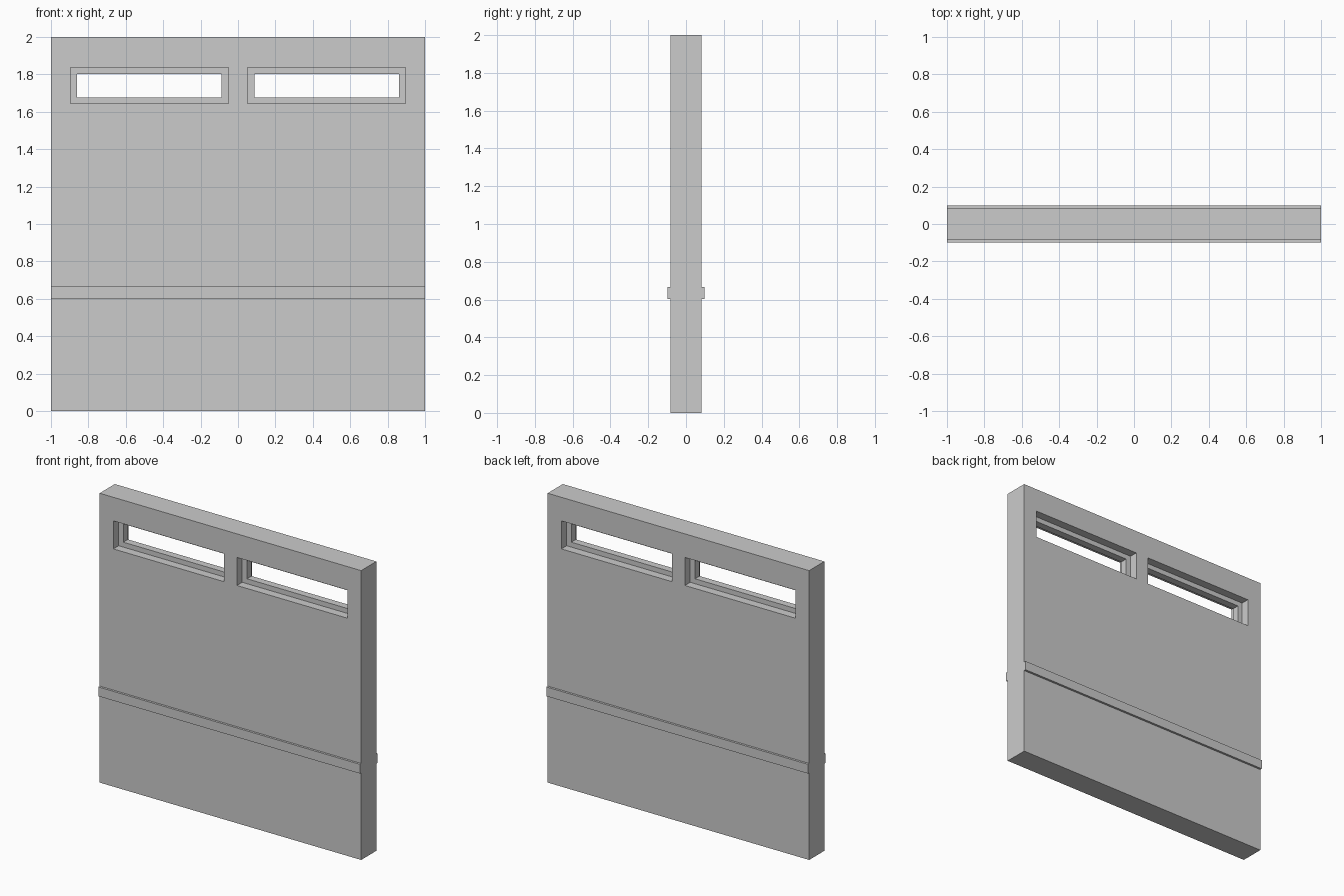
import bpy, bmesh

if "Cube" in bpy.data.objects:
    bpy.data.objects.remove(bpy.data.objects["Cube"])

WALL_Y, RAIL_Y, FRAME_Y = 0.083, 0.098, 0.025
OUT = (0.05, 0.895, 1.643, 1.837)      # window opening: x0, x1, z0, z1
INN = (0.087, 0.86, 1.677, 1.803)      # clear opening inside the frame


def new_object(name, bm):
    bmesh.ops.recalc_face_normals(bm, faces=bm.faces)
    mesh = bpy.data.meshes.new(name)
    bm.to_mesh(mesh)
    bm.free()
    ob = bpy.data.objects.new(name, mesh)
    bpy.context.collection.objects.link(ob)
    return ob


def rect(bm, r, y, side):
    x0, x1, z0, z1 = r
    return [bm.verts.new((side * x, y, z))
            for x, z in ((x0, z0), (x1, z0), (x1, z1), (x0, z1))]


def ring_sweep(name, rings, side, closed):
    """Bridge successive rectangles; rings is a list of (rect, y)."""
    bm = bmesh.new()
    loops = [rect(bm, r, y, side) for r, y in rings]
    pairs = list(zip(loops, loops[1:]))
    if closed:
        pairs.append((loops[-1], loops[0]))
    else:
        bm.faces.new(loops[0])
        bm.faces.new(loops[-1])
    for a, b in pairs:
        for i in range(4):
            j = (i + 1) % 4
            bm.faces.new((a[i], a[j], b[j], b[i]))
    return new_object(name, bm)


# Wall cross-section with a rail on both faces, extruded along x
half = [(WALL_Y, 0), (WALL_Y, 0.603), (RAIL_Y, 0.603),
        (RAIL_Y, 0.667), (WALL_Y, 0.667), (WALL_Y, 2)]
profile = half + [(-y, z) for y, z in reversed(half)]
bm = bmesh.new()
face = bm.faces.new([bm.verts.new((-1, y, z)) for y, z in profile])
ext = bmesh.ops.extrude_face_region(bm, geom=[face])
bmesh.ops.translate(bm, vec=(2, 0, 0),
                    verts=[g for g in ext["geom"] if isinstance(g, bmesh.types.BMVert)])
wall = new_object("wall_panel", bm)

for side, label in ((-1, "left"), (1, "right")):
    # Opening cut through the wall
    cutter = ring_sweep(f"{label}_opening_cutter", [(OUT, -0.3), (OUT, 0.3)], side, False)
    cutter.hide_render = True
    cutter.hide_set(True)
    mod = wall.modifiers.new(f"{label}_opening", "BOOLEAN")
    mod.object = cutter
    mod.operation = "DIFFERENCE"
    mod.solver = "EXACT"
    # Window frame set back in the opening
    ring_sweep(f"{label}_window_frame",
               [(OUT, -FRAME_Y), (INN, -FRAME_Y), (INN, 0), (INN, FRAME_Y), (OUT, FRAME_Y)],
               side, True)
